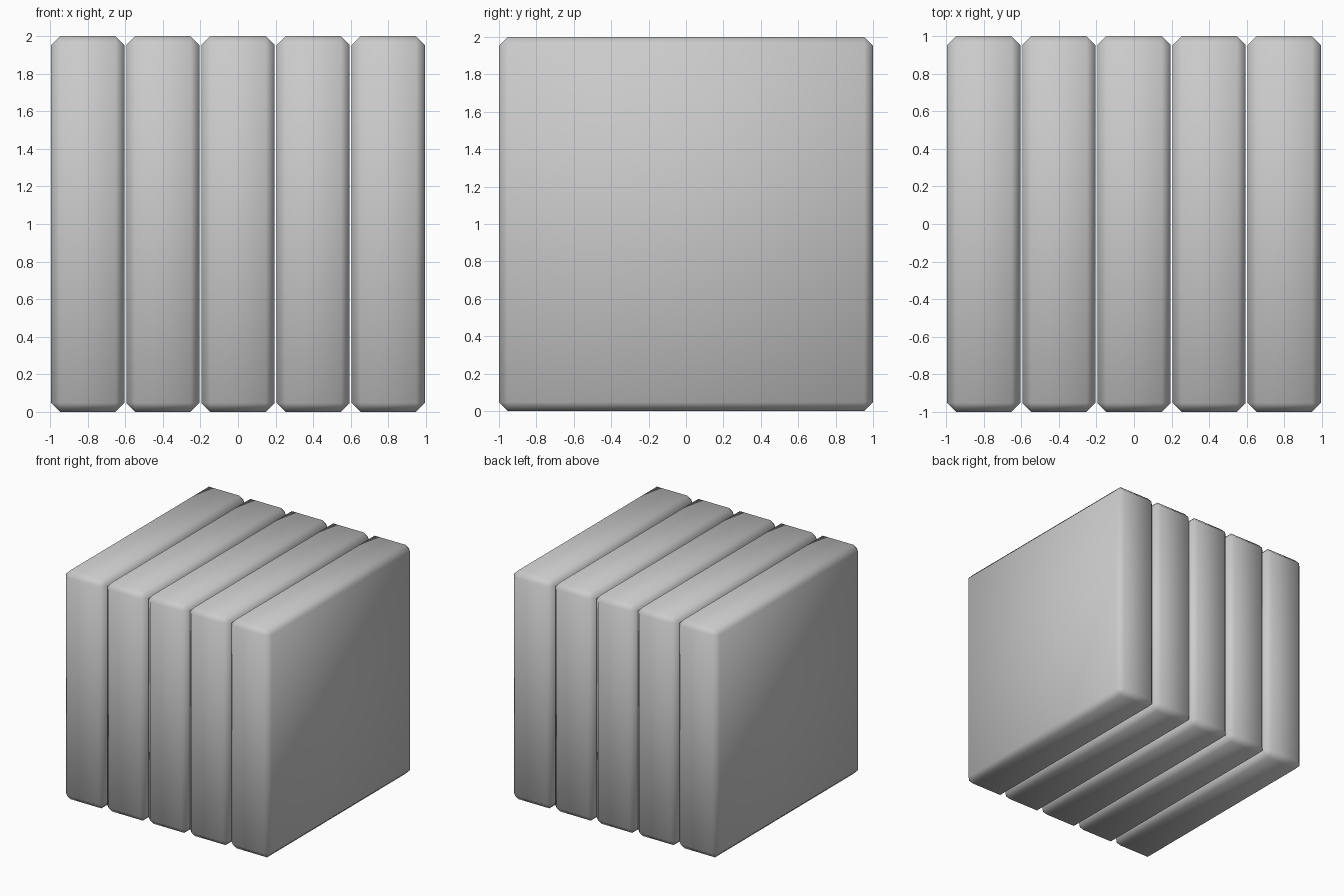
import bpy

if "Cube" in bpy.data.objects:
    bpy.data.objects.remove(bpy.data.objects["Cube"])

COUNT, PITCH = 5, 0.4
WIDTH, SIZE, BEVEL = 0.39, 2.0, 0.047


def slab(name, x):
    bpy.ops.mesh.primitive_cube_add(size=1, location=(x, 0, SIZE / 2))
    ob = bpy.context.object
    ob.name = name
    ob.scale = (WIDTH, SIZE, SIZE)
    bpy.ops.object.transform_apply(location=False, rotation=False, scale=True)
    # chamfered edges with soft shading
    bev = ob.modifiers.new("edge_chamfer", 'BEVEL')
    bev.width = BEVEL
    bev.segments = 1
    bev.limit_method = 'NONE'
    bpy.ops.object.shade_smooth()
    return ob


# Row of five upright planks forming a cube
for i in range(COUNT):
    slab(f"plank_{i + 1}", (i - (COUNT - 1) / 2) * PITCH)
